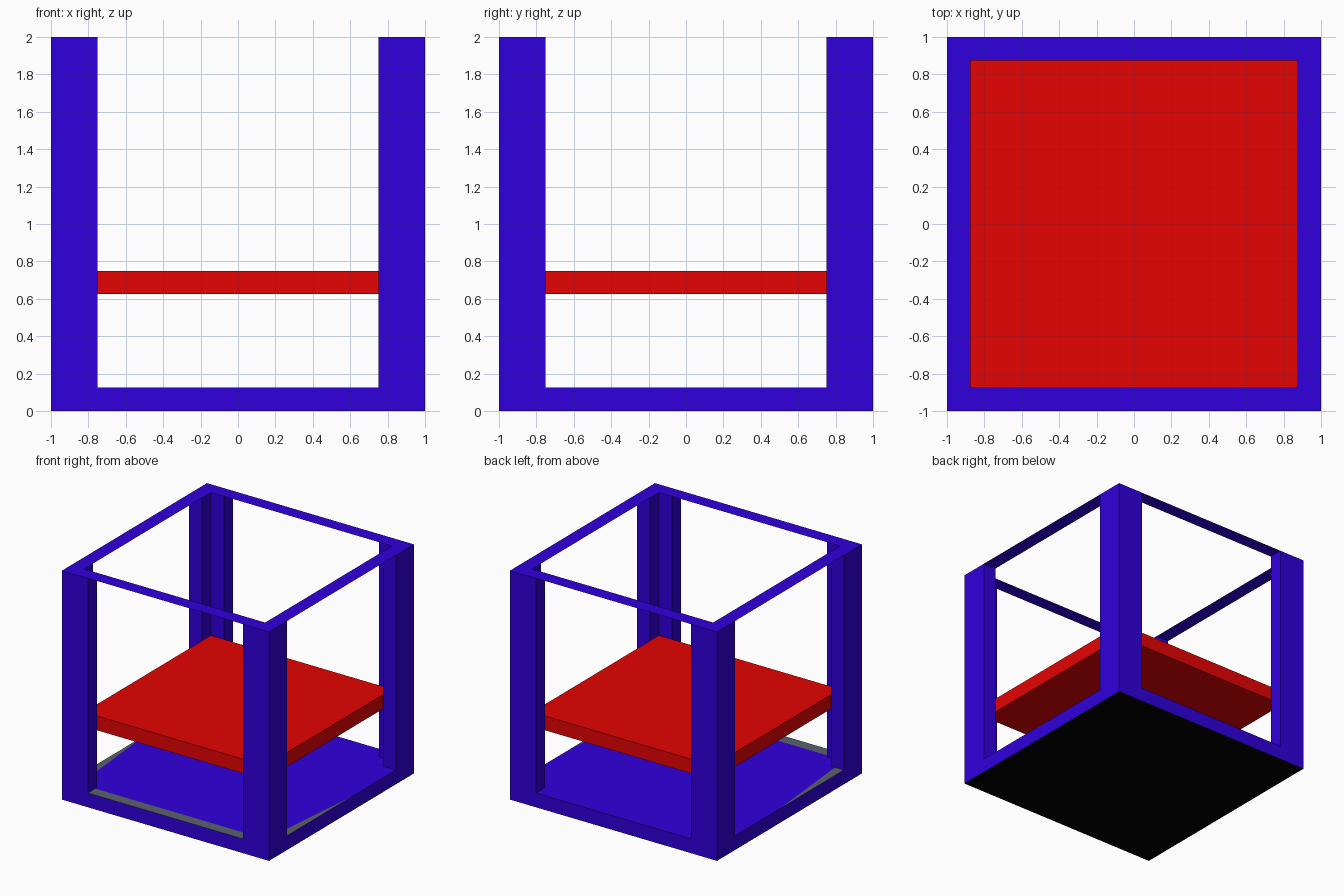
import bpy
import bmesh

if "Cube" in bpy.data.objects:
    bpy.data.objects.remove(bpy.data.objects["Cube"], do_unlink=True)


def make_material(name, rgb):
    mat = bpy.data.materials.new(name)
    mat.use_nodes = True
    colour = (*rgb, 1)
    mat.diffuse_color = colour
    mat.node_tree.nodes["Principled BSDF"].inputs["Base Color"].default_value = colour
    return mat


blue = make_material("violet blue", (0.03, 0, 0.72))
red = make_material("red", (0.79, 0.001, 0.001))
grey = make_material("slate grey", (0.1, 0.122, 0.145))
black = make_material("black", (0, 0, 0))

HALF = 1.0      # half the outer width
INNER = 0.875   # inside of the walls
POST = 0.75     # inner edge of the corner posts
BASE = 0.125    # top of the base slab
TOP = 2.0
STRIP = 0.1     # width of the grey border at the front
TAPER_END = 0.15  # where the grey border runs out along the sides


def finish(name, bm, *mats):
    mesh = bpy.data.meshes.new(name)
    bm.to_mesh(mesh)
    bm.free()
    for mat in mats:
        mesh.materials.append(mat)
    obj = bpy.data.objects.new(name, mesh)
    bpy.context.collection.objects.link(obj)


def box(half, z0, z1):
    bm = bmesh.new()
    bmesh.ops.create_cube(bm, size=2)
    for v in bm.verts:
        v.co = (v.co.x * half, v.co.y * half, z1 if v.co.z > 0 else z0)
    return bm


def cut(bm, point, normal):
    geom = bm.verts[:] + bm.edges[:] + bm.faces[:]
    bmesh.ops.bisect_plane(bm, geom=geom, plane_co=point, plane_no=normal)


# Base slab: black underside, grey border that tapers off along both sides
bm = box(HALF, 0, BASE)
run = TAPER_END + HALF - STRIP
cut(bm, (0, STRIP - HALF, 0), (0, 1, 0))
for s in (-1, 1):
    cut(bm, (s * HALF, TAPER_END, 0), (s * run, -STRIP, 0))
bm.normal_update()
for f in bm.faces:
    c = f.calc_center_median()
    front = c.y < STRIP - HALF
    side = HALF - abs(c.x) < STRIP * (TAPER_END - c.y) / run
    if f.normal.z < -0.5:
        f.material_index = 1
    elif f.normal.z > 0.5 and (front or side):
        f.material_index = 2
finish("base", bm, blue, black, grey)

# Shelf
finish("shelf", box(INNER, 0.625, 0.75), red)

# Corner posts: open L-shaped walls under the rim
profile = [(HALF, HALF), (POST, HALF), (POST, INNER),
           (INNER, INNER), (INNER, POST), (HALF, POST)]
for side, sx in (("left", 1), ("right", -1)):
    for end, sy in (("front", -1), ("back", 1)):
        bm = bmesh.new()
        low = [bm.verts.new((x * sx, y * sy, BASE)) for x, y in profile]
        high = [bm.verts.new((x * sx, y * sy, TOP)) for x, y in profile]
        for i in range(len(profile)):
            j = (i + 1) % len(profile)
            quad = [low[i], low[j], high[j], high[i]]
            bm.faces.new(quad if sx * sy > 0 else quad[::-1])
        finish(f"{end}_{side}_post", bm, blue)

# Flat rim joining the post tops
bm = bmesh.new()
corners = [(-1, -1), (1, -1), (1, 1), (-1, 1)]
outer = [bm.verts.new((x * HALF, y * HALF, TOP)) for x, y in corners]
inner = [bm.verts.new((x * INNER, y * INNER, TOP)) for x, y in corners]
for i in range(4):
    j = (i + 1) % 4
    bm.faces.new([outer[i], outer[j], inner[j], inner[i]])
finish("top_rim", bm, blue)
